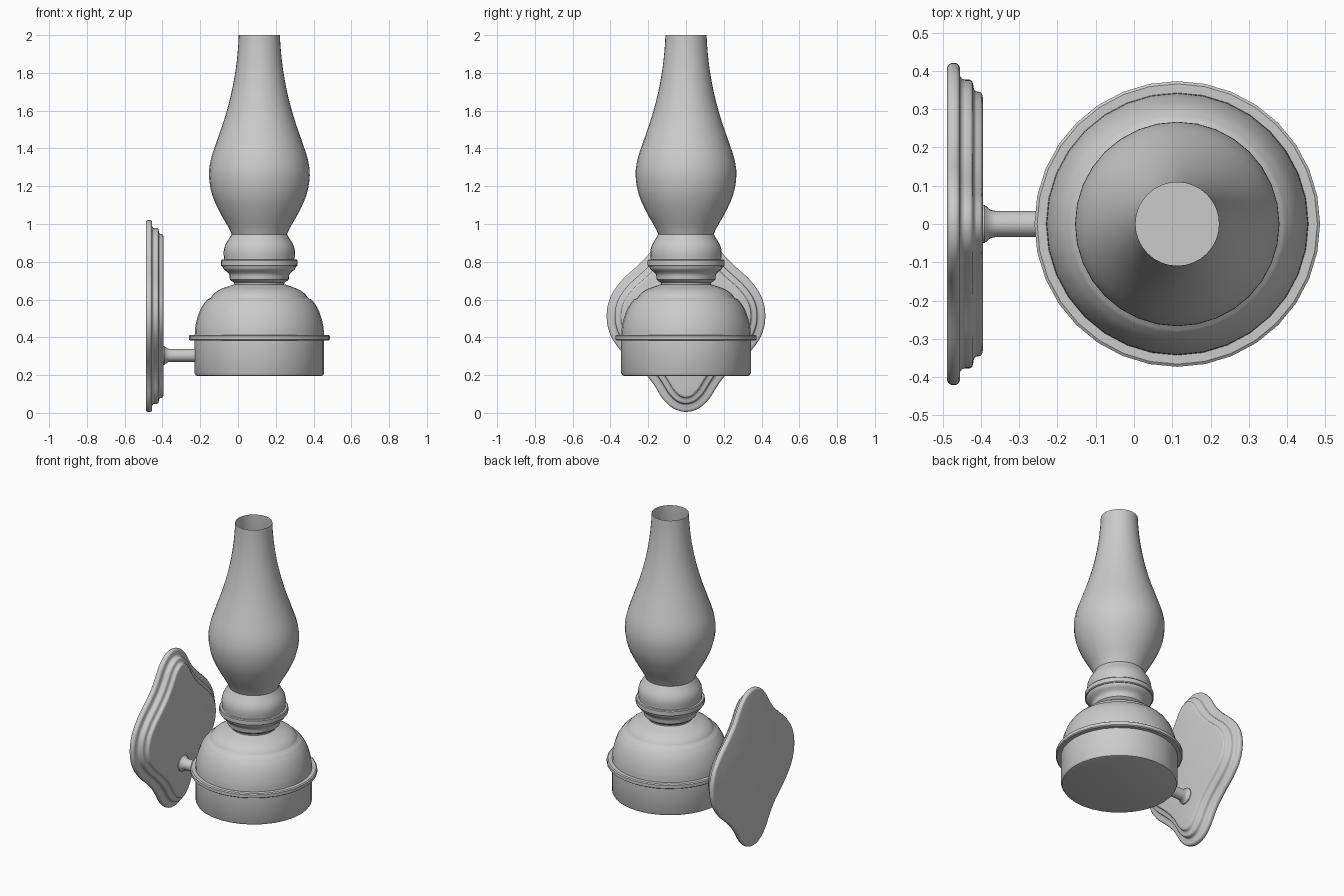
import bpy, bmesh
from math import sin, cos, pi
from mathutils import Vector

if "Cube" in bpy.data.objects:
    bpy.data.objects.remove(bpy.data.objects["Cube"])

AXIS_X = 0.113   # lamp axis
SEG = 32


def spline(pts, n, closed=False):
    """Catmull-Rom curve through 2D points."""
    p = [Vector(q) for q in pts]
    m = len(p)
    at = (lambda i: p[i % m]) if closed else (lambda i: p[max(0, min(m - 1, i))])
    out = []
    for i in range(m if closed else m - 1):
        a, b, c, d = at(i - 1), at(i), at(i + 1), at(i + 2)
        for k in range(n):
            t = k / n
            out.append(0.5 * (2 * b + (c - a) * t + (2 * a - 5 * b + 4 * c - d) * t * t
                              + (3 * b - a - 3 * c + d) * t ** 3))
    if not closed:
        out.append(p[-1])
    return out


def skin(name, rings, cap_start=True, cap_end=True, angle=35):
    """Bridge a list of equal-length closed rings into one mesh."""
    bm = bmesh.new()
    rows = [[bm.verts.new(v) for v in r] for r in rings]
    n = len(rows[0])
    for a, b in zip(rows, rows[1:]):
        for i in range(n):
            j = (i + 1) % n
            bm.faces.new((a[i], a[j], b[j], b[i]))
    if cap_start:
        bm.faces.new(rows[0][::-1])
    if cap_end:
        bm.faces.new(rows[-1])
    bmesh.ops.recalc_face_normals(bm, faces=bm.faces)
    me = bpy.data.meshes.new(name)
    bm.to_mesh(me)
    bm.free()
    ob = bpy.data.objects.new(name, me)
    bpy.context.collection.objects.link(ob)
    bpy.ops.object.select_all(action='DESELECT')
    bpy.context.view_layer.objects.active = ob
    ob.select_set(True)
    bpy.ops.object.shade_smooth_by_angle(angle=angle * pi / 180)
    return ob


def lathe(name, profile, **kw):
    """Revolve (radius, z) around the lamp axis."""
    rings = [[(AXIS_X + r * cos(2 * pi * i / SEG), r * sin(2 * pi * i / SEG), z)
              for i in range(SEG)] for r, z in profile]
    return skin(name, rings, **kw)


# Oil bowl: drum and stepped dome
dome = spline([(0.342, 0.41), (0.34, 0.45), (0.328, 0.505), (0.306, 0.56), (0.276, 0.6)], 3)
cap = spline([(0.258, 0.608), (0.24, 0.632), (0.205, 0.655), (0.165, 0.67), (0.135, 0.68)], 3)
lathe("oil_bowl", [(0.325, 0.195), (0.337, 0.199), (0.343, 0.21), (0.343, 0.41)] + dome[1:] + cap)

# Rim band around the bowl
lathe("bowl_rim", [(0.335, 0.383), (0.366, 0.383), (0.373, 0.388), (0.373, 0.408),
                   (0.366, 0.413), (0.335, 0.413)])

# Burner: neck, collar ring and gallery
neck = spline([(0.132, 0.67), (0.134, 0.69), (0.155, 0.705), (0.16, 0.735), (0.188, 0.76), (0.195, 0.776)], 3)
gallery = spline([(0.186, 0.812), (0.189, 0.85), (0.182, 0.885), (0.162, 0.92), (0.147, 0.945)], 3)
lathe("burner", neck + gallery)
lathe("burner_ring", [(0.18, 0.775), (0.199, 0.775), (0.203, 0.78), (0.203, 0.806),
                      (0.199, 0.811), (0.18, 0.811)])

# Open glass chimney
lathe("chimney", spline([(0.144, 0.94), (0.165, 0.985), (0.208, 1.06), (0.25, 1.155), (0.267, 1.257),
                         (0.256, 1.345), (0.225, 1.44), (0.184, 1.56), (0.149, 1.69),
                         (0.125, 1.82), (0.113, 1.93), (0.109, 2.0)], 3),
      cap_start=False, cap_end=False)

# Wall plate: stepped moulding on a soft diamond outline
quarter = [(0, 0.508), (0.07, 0.488), (0.125, 0.436), (0.163, 0.375), (0.203, 0.32),
           (0.26, 0.263), (0.33, 0.2), (0.385, 0.13), (0.412, 0.065), (0.42, 0)]
half = quarter + [(y, -z) for y, z in quarter[-2::-1]]
outline = spline(half + [(-y, z) for y, z in half[-2:0:-1]], 3, closed=True)
count = len(outline)
normals = []
for i in range(count):
    t = outline[(i + 1) % count] - outline[i - 1]
    normals.append(Vector((-t.y, t.x)).normalized())
moulding = [(-0.488, 0.012), (-0.485, 0.004), (-0.478, 0), (-0.464, 0), (-0.457, 0.005),
            (-0.454, 0.014), (-0.454, 0.034), (-0.449, 0.041), (-0.44, 0.043), (-0.428, 0.043),
            (-0.422, 0.048), (-0.42, 0.056), (-0.418, 0.068), (-0.412, 0.074), (-0.402, 0.075),
            (-0.397, 0.08), (-0.395, 0.088)]
sign = 1 if normals[0].y > 0 else -1
skin("wall_plate", [[(x, p.x - sign * n.x * d, 0.513 + p.y - sign * n.y * d)
                     for p, n in zip(outline, normals)] for x, d in moulding], angle=50)

# Bracket arm with flared foot
arm = [(-0.4, 0.05), (-0.39, 0.05), (-0.384, 0.045), (-0.375, 0.037), (-0.36, 0.034), (-0.2, 0.034)]
skin("bracket_arm", [[(x, r * cos(2 * pi * i / 24), 0.304 + r * sin(2 * pi * i / 24))
                      for i in range(24)] for x, r in arm])
